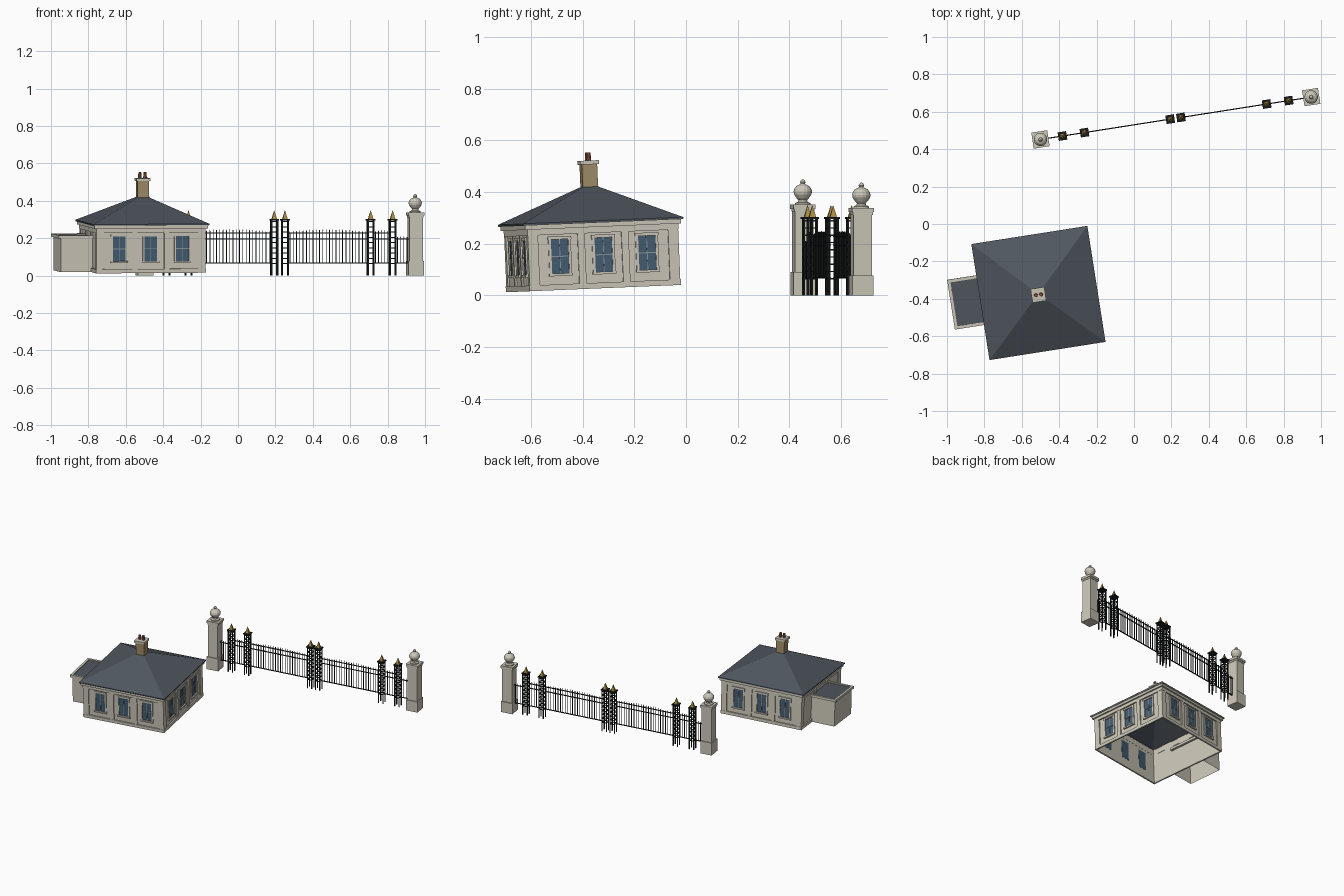
import bpy, bmesh, math
from mathutils import Matrix, Vector

if "Cube" in bpy.data.objects:
    bpy.data.objects.remove(bpy.data.objects["Cube"])

R = math.radians
HOUSE = Matrix.Translation((-0.511, -0.358, 0.026)) @ Matrix.Rotation(R(2.4), 4, 'X') @ Matrix.Rotation(R(8.9), 4, 'Z')
FENCE = Matrix.Translation((-0.5, 0.452, 0)) @ Matrix.Rotation(R(8.9), 4, 'Z')


def mat(name, *c):
    m = bpy.data.materials.new(name)
    m.diffuse_color = (*c, 1)
    m.use_nodes = True
    m.node_tree.nodes["Principled BSDF"].inputs["Base Color"].default_value = m.diffuse_color
    return m


STONE = mat("stone", 0.60, 0.57, 0.48)
SLATE = mat("slate", 0.08, 0.095, 0.115)
BRICK = mat("buff_brick", 0.36, 0.27, 0.14)
CLAY = mat("clay", 0.30, 0.11, 0.06)
GLASS = mat("glass", 0.06, 0.11, 0.17)
FRAME = mat("sash", 0.25, 0.30, 0.33)
IRON = mat("iron", 0.012, 0.014, 0.014)
GOLD = mat("gilt", 0.42, 0.27, 0.06)


class Part:
    """Collects primitives into one object."""

    def __init__(self, name, material, frame):
        self.name, self.material, self.frame = name, material, frame
        self.bm = bmesh.new()

    def box(self, x0, x1, y0, y1, z0, z1, m=Matrix()):
        t = Matrix.Translation(((x0 + x1) / 2, (y0 + y1) / 2, (z0 + z1) / 2))
        s = Matrix.Diagonal((x1 - x0, y1 - y0, z1 - z0, 1))
        bmesh.ops.create_cube(self.bm, size=1, matrix=m @ t @ s)

    def cone(self, x, y, z0, z1, r0, r1, n, turn=0.0):
        m = Matrix.Translation((x, y, (z0 + z1) / 2)) @ Matrix.Rotation(turn, 4, 'Z')
        bmesh.ops.create_cone(self.bm, cap_ends=True, segments=n, radius1=r0, radius2=r1, depth=z1 - z0, matrix=m)

    def skin(self, x0, x1, y0, y1, z0, z1):
        # open-ended four-sided shell
        p = [(x0, y0), (x1, y0), (x1, y1), (x0, y1)]
        lo = [self.bm.verts.new((*q, z0)) for q in p]
        hi = [self.bm.verts.new((*q, z1)) for q in p]
        for i in range(4):
            j = (i + 1) % 4
            self.bm.faces.new((lo[i], lo[j], hi[j], hi[i]))
        return hi

    def ring(self, x0, x1, y0, y1, t, z0, z1):
        self.box(x0, x1, y0, y0 + t, z0, z1)
        self.box(x0, x1, y1 - t, y1, z0, z1)
        self.box(x0, x0 + t, y0 + t, y1 - t, z0, z1)
        self.box(x1 - t, x1, y0 + t, y1 - t, z0, z1)

    def lathe(self, x, y, z, profile, n):
        rows = []
        for r, h in profile:
            rows.append([self.bm.verts.new((x + r * math.cos(2 * math.pi * i / n),
                                            y + r * math.sin(2 * math.pi * i / n), z + h)) for i in range(n)])
        for a, b in zip(rows, rows[1:]):
            for i in range(n):
                j = (i + 1) % n
                self.bm.faces.new((a[i], a[j], b[j], b[i]))
        self.bm.faces.new(rows[-1])

    def done(self):
        me = bpy.data.meshes.new(self.name)
        self.bm.to_mesh(me)
        self.bm.free()
        me.materials.append(self.material)
        o = bpy.data.objects.new(self.name, me)
        o.matrix_world = self.frame
        bpy.context.collection.objects.link(o)


# lodge walls: open shell with plinth, pilasters, frieze and cornice
W = 0.288
walls = Part("lodge_walls", STONE, HOUSE)
walls.skin(-W, W, -W, W, 0, 0.255)
trim = Part("lodge_trim", STONE, HOUSE)
for h, z0, z1 in ((0.297, 0, 0.022), (0.296, 0.215, 0.238), (0.306, 0.238, 0.258)):
    trim.ring(-h, h, -h, h, h - W + 0.001, z0, z1)
glass = Part("window_glass", GLASS, HOUSE)
sash = Part("window_sashes", FRAME, HOUSE)
for side in range(4):
    m = Matrix.Rotation(side * math.pi / 2, 4, 'Z')
    for s in (-1, 1):
        trim.box(s * 0.275 - 0.02, s * 0.275 + 0.02, -0.295, -W, 0.02, 0.216, m)
        trim.box(s * 0.086 - 0.014, s * 0.086 + 0.014, -0.295, -W, 0.02, 0.216, m)
    if side == 3:  # annexe side is plain
        continue
    for cx in (-0.171, 0, 0.171):
        z0, z1, w = 0.064, 0.196, 0.034
        glass.box(cx - w, cx + w, -W - 0.001, -W + 0.001, z0, z1, m)
        for s in (-1, 1):  # surround
            trim.box(cx + s * 0.039 - 0.005, cx + s * 0.039 + 0.005, -0.294, -W, z0, z1, m)
        trim.box(cx - 0.046, cx + 0.046, -0.295, -W, z1, z1 + 0.012, m)
        trim.box(cx - 0.046, cx + 0.046, -0.298, -W, z0 - 0.01, z0, m)
        sash.box(cx - 0.0015, cx + 0.0015, -0.291, -W, z0, z1, m)
        sash.box(cx - w, cx + w, -0.292, -W, 0.128, 0.132, m)
for p in (walls, trim, glass, sash):
    p.done()

# hipped roof, open below, with thin eaves edge
roof = Part("lodge_roof", SLATE, HOUSE)
E = 0.314
eave = roof.skin(-E, E, -E, E, 0.256, 0.262)
apex = roof.bm.verts.new((0, 0, 0.408))
for i in range(4):
    roof.bm.faces.new((eave[i], eave[(i + 1) % 4], apex))
roof.done()
soffit = Part("eaves_soffit", STONE, HOUSE)
soffit.ring(-0.312, 0.312, -0.312, 0.312, 0.026, 0.254, 0.258)
soffit.done()

# chimney with cap and two pots
stack = Part("chimney_stack", BRICK, HOUSE)
stack.box(-0.03, 0.03, -0.03, 0.03, 0.37, 0.482)
stack.done()
cap = Part("chimney_cap", STONE, HOUSE)
cap.box(-0.037, 0.037, -0.037, 0.037, 0.481, 0.496)
cap.done()
pots = Part("chimney_pots", CLAY, HOUSE)
for s in (-1, 1):
    pots.cone(s * 0.014, 0, 0.496, 0.527, 0.010, 0.008, 10)
pots.done()

# flat-roofed annexe on the left side
annexe = Part("annexe_walls", STONE, HOUSE)
annexe.skin(-0.46, -W, -0.12, 0.132, 0, 0.185)
annexe.ring(-0.472, -0.27, -0.127, 0.142, 0.016, 0.18, 0.197)
annexe.done()
flat = Part("annexe_roof", SLATE, HOUSE)
flat.box(-0.458, -0.272, -0.113, 0.128, 0.184, 0.191)
flat.done()

# stone gate pillars with ball finials
BALL = [(0.030, 0), (0.030, 0.006), (0.019, 0.011), (0.017, 0.018), (0.025, 0.026), (0.034, 0.040), (0.036, 0.050),
        (0.034, 0.060), (0.025, 0.072), (0.013, 0.078), (0.008, 0.081), (0.011, 0.087), (0.008, 0.094), (0.002, 0.098)]
LENGTH = 1.465
for name, x, dz in (("left", 0, 0.006), ("right", LENGTH, -0.007)):
    p = Part(name + "_gate_pillar", STONE, FENCE)
    for h, z0, z1 in ((0.042, 0, 0.084 + dz), (0.036, 0.084 + dz, 0.325 + dz), (0.039, 0.318 + dz, 0.329 + dz),
                      (0.043, 0.329 + dz, 0.345 + dz)):
        p.box(x - h, x + h, -h, h, z0, z1)
    p.lathe(x, 0, 0.345 + dz, BALL, 16)
    p.done()

# open iron piers: four legs, rungs, cap plate and gilt spike
PIERS = (0.119, 0.238, 0.702, 0.760, 1.224, 1.343)
piers = Part("iron_piers", IRON, FENCE)
spikes = Part("gilt_spikes", GOLD, FENCE)
for x in PIERS:
    for sx in (-1, 1):
        for sy in (-1, 1):
            piers.box(x + sx * 0.016 - 0.003, x + sx * 0.016 + 0.003, sy * 0.016 - 0.003, sy * 0.016 + 0.003, 0, 0.298)
    for i in range(9):
        z = 0.062 + i * 0.028
        piers.ring(x - 0.018, x + 0.018, -0.018, 0.018, 0.004, z, z + 0.005)
    piers.box(x - 0.023, x + 0.023, -0.023, 0.023, 0.296, 0.304)
    spikes.cone(x, 0, 0.304, 0.348, 0.018, 0.001, 4, math.pi / 4)
piers.done()
spikes.done()


# railings and gates: rails plus upright bars with a gently arched top
def railing(name, x0, x1, count, top, arch, rails):
    p = Part(name, IRON, FENCE)
    for z in rails:
        p.box(x0, x1, -0.003, 0.003, z - 0.0025, z + 0.0025)
    for i in range(count):
        t = (i + 0.5) / count
        x = x0 + (x1 - x0) * t
        z = top + arch * (1 - (2 * t - 1) ** 2)
        p.box(x - 0.0018, x + 0.0018, -0.0018, 0.0018, 0.065, z - 0.008)
        p.cone(x, 0, z - 0.008, z, 0.0025, 0.0005, 4)
    p.done()


G = 0.018
railing("left_side_railing", 0.036, PIERS[0] - G, 4, 0.21, 0, (0.067, 0.195))
railing("left_foot_gate", PIERS[0] + G, PIERS[1] - G, 5, 0.235, 0.01, (0.067, 0.195, 0.228))
railing("left_carriage_gate", PIERS[1] + G, PIERS[2] - G, 24, 0.236, 0.012, (0.067, 0.195, 0.228))
railing("right_carriage_gate", PIERS[3] + G, PIERS[4] - G, 24, 0.236, 0.012, (0.067, 0.195, 0.228))
railing("right_foot_gate", PIERS[4] + G, PIERS[5] - G, 5, 0.235, 0.01, (0.067, 0.195, 0.228))
railing("right_side_railing", PIERS[5] + G, LENGTH - 0.036, 4, 0.21, 0, (0.067, 0.195))
